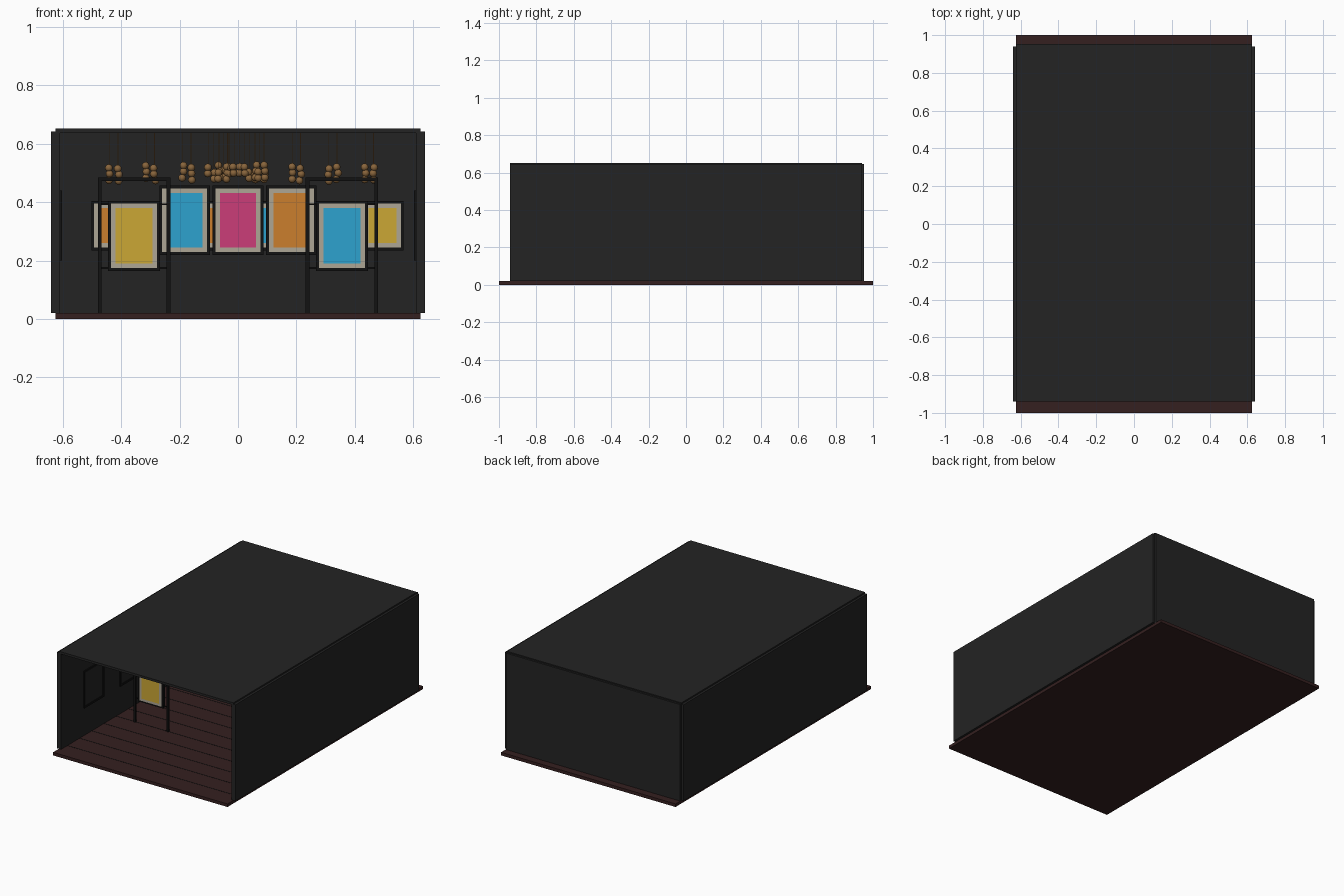
import bpy, math, random

if "Cube" in bpy.data.objects:
    bpy.data.objects.remove(bpy.data.objects["Cube"])
random.seed(4)

COLORS = {
    "charcoal": (0.017, 0.017, 0.017), "dark_floor": (0.035, 0.014, 0.014),
    "black": (0.006, 0.006, 0.006), "mat_board": (0.42, 0.38, 0.30),
    "yellow": (0.60, 0.39, 0.035), "blue": (0.026, 0.36, 0.62),
    "orange": (0.60, 0.21, 0.027), "pink": (0.60, 0.048, 0.19),
    "bronze": (0.25, 0.13, 0.045),
}
MATS = {}
for key, c in COLORS.items():
    MATS[key] = bpy.data.materials.new(key)
    MATS[key].diffuse_color = (*c, 1)


def finish(name, mat):
    ob = bpy.context.object
    ob.name = name
    ob.data.materials.append(MATS[mat])
    return ob


def box(name, x0, x1, y0, y1, z0, z1, mat):
    bpy.ops.mesh.primitive_cube_add(size=1, location=((x0 + x1) / 2, (y0 + y1) / 2, (z0 + z1) / 2))
    ob = finish(name, mat)
    ob.scale = (x1 - x0, y1 - y0, z1 - z0)
    return ob


def painting(name, x, y, z0, z1, w, color):
    """Framed picture facing the front: frame, mat board, coloured panel."""
    h = w / 2
    box(name + "_frame", x - h - 0.01, x + h + 0.01, y, y + 0.02, z0 - 0.01, z1 + 0.01, "black")
    box(name + "_mat", x - h, x + h, y - 0.002, y + 0.002, z0, z1, "mat_board")
    box(name + "_panel", x - h + 0.015, x + h - 0.015, y - 0.004, y, z0 + 0.015, z1 - 0.015, color)


# Room shell, open at the front
box("floor", -0.625, 0.625, -1, 1, 0, 0.02, "dark_floor")
for i in range(1, 15):
    y = -1 + i * 0.125
    box("plank_gap", -0.61, 0.61, y - 0.002, y + 0.002, 0.019, 0.021, "black")
for s in (-1, 1):
    box("side_wall", min(s * 0.61, s * 0.64), max(s * 0.61, s * 0.64), -0.94, 0.94, 0.02, 0.643, "charcoal")
box("back_wall", -0.625, 0.625, 0.925, 0.952, 0.02, 0.645, "charcoal")
box("ceiling", -0.625, 0.625, -0.94, 0.94, 0.637, 0.652, "charcoal")

# Dark framed panels along the side walls
for s in (-1, 1):
    for y in (-0.61, -0.24, 0.13, 0.50):
        a, b = sorted((s * 0.602, s * 0.612))
        for dy in (-0.095, 0.095):
            box("side_frame_stile", a, b, y + dy - 0.006, y + dy + 0.006, 0.2, 0.44, "black")
        for z in (0.2, 0.428):
            box("side_frame_rail", a, b, y - 0.1, y + 0.1, z, z + 0.012, "black")
        a, b = sorted((s * 0.606, s * 0.612))
        box("side_panel", a, b, y - 0.09, y + 0.09, 0.21, 0.43, "charcoal")

# Small pictures on the back wall
for x, c in ((-0.43, "orange"), (-0.13, "orange"), (0.12, "blue"), (0.495, "yellow")):
    painting("back_picture", x, 0.905, 0.245, 0.395, 0.125, c)

# Three larger pictures in the middle of the room
for x, c in ((-0.183, "blue"), (0, "pink"), (0.183, "orange")):
    painting("middle_picture", x, 0.30, 0.23, 0.447, 0.153, c)

# Pictures held in free-standing post frames
for s, c in ((-1, "yellow"), (1, "blue")):
    cx, y = s * 0.356, -0.377
    painting("stand_picture", cx, y - 0.01, 0.175, 0.395, 0.157, c)
    for dx in (-0.118, 0.118):
        box("stand_post", cx + dx - 0.006, cx + dx + 0.006, y - 0.006, y + 0.006, 0.02, 0.484, "black")
    box("stand_top_bar", cx - 0.124, cx + 0.124, y - 0.006, y + 0.006, 0.472, 0.484, "black")
    for z in (0.172, 0.39):
        box("stand_cross_bar", cx - 0.118, cx + 0.118, y + 0.002, y + 0.008, z, z + 0.006, "black")

# Shared meshes for the hanging lights
bpy.ops.mesh.primitive_uv_sphere_add(segments=12, ring_count=8, radius=0.013)
bulb = finish("hanging_bulb", "bronze")
bpy.ops.object.shade_smooth()
bulb_mesh = bulb.data
bpy.data.objects.remove(bulb)


def pendant(x, y, zs):
    box("light_cord", x - 0.001, x + 0.001, y - 0.001, y + 0.001, min(zs), 0.638, "bronze")
    for z in zs:
        ob = bpy.data.objects.new("hanging_bulb", bulb_mesh)
        ob.location = (x + random.uniform(-0.004, 0.004), y, z)
        bpy.context.collection.objects.link(ob)


# Row of light clusters across the room
for i in range(8):
    x = -0.425 + i * 0.125
    for dx, dy in ((-0.014, 0.01), (0.014, -0.01)):
        t = random.uniform(0.514, 0.528)
        pendant(x + dx, dy, (t, t - 0.02, t - 0.042))

# Denser group of lights along the centre
for i in range(12):
    x = -0.1 + i * 0.0173
    t = random.uniform(0.495, 0.522)
    pendant(x, 0.07 * math.sin(i * 2.4), (t, t - 0.021))

for m in bpy.data.materials:
    if m.users and not m.is_grease_pencil:
        m.use_nodes = True
        m.node_tree.nodes["Principled BSDF"].inputs["Base Color"].default_value = m.diffuse_color
